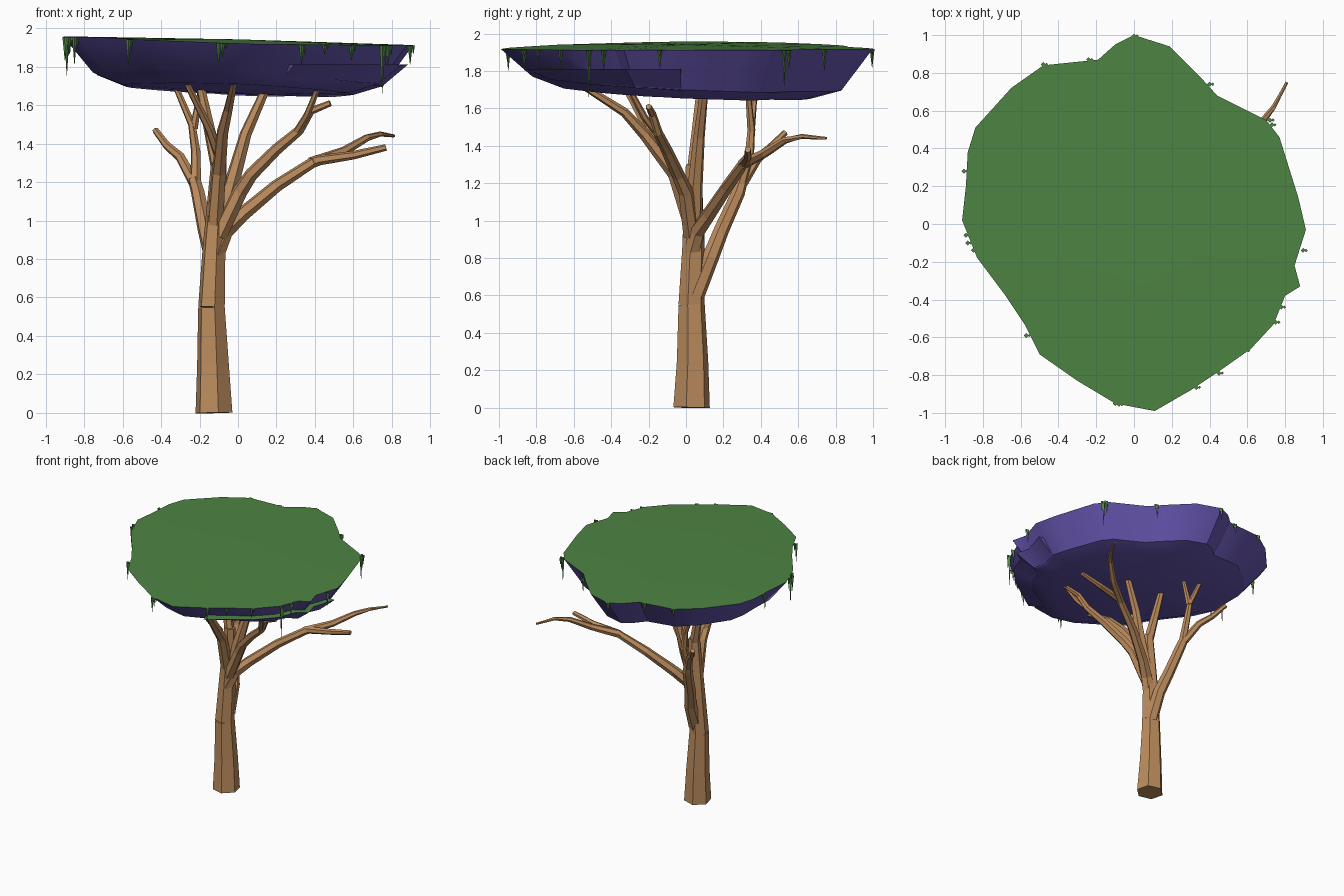
import bpy, bmesh
from mathutils import Vector, Matrix

cube = bpy.data.objects.get("Cube")
if cube:
    bpy.data.objects.remove(cube, do_unlink=True)


def material(name, rgb):
    m = bpy.data.materials.new(name)
    m.use_nodes = True
    m.diffuse_color = (*rgb, 1)
    m.node_tree.nodes["Principled BSDF"].inputs["Base Color"].default_value = (*rgb, 1)
    return m


BARK = material("bark_brown", (0.50, 0.26, 0.11))
LEAF = material("leaf_green", (0.075, 0.23, 0.055))
UNDER = material("underside_purple", (0.13, 0.09, 0.42))


def add_object(name, bm, mats):
    bmesh.ops.recalc_face_normals(bm, faces=bm.faces)
    mesh = bpy.data.meshes.new(name)
    bm.to_mesh(mesh)
    bm.free()
    for m in mats:
        mesh.materials.append(m)
    obj = bpy.data.objects.new(name, mesh)
    bpy.context.collection.objects.link(obj)
    return obj


def limb(name, points, r_start, r_end, sides=6):
    """Faceted tube through the points, tapering evenly, capped at both ends."""
    pts = [Vector(p) for p in points]
    bm = bmesh.new()
    rings = []
    for i, p in enumerate(pts):
        axis = (pts[min(i + 1, len(pts) - 1)] - pts[max(i - 1, 0)]).normalized()
        side = axis.cross(Vector((0.3, 1, 0))).normalized()
        r = r_start + (r_end - r_start) * i / (len(pts) - 1)
        rings.append([bm.verts.new(p + Matrix.Rotation(6.2832 * k / sides, 3, axis) @ side * r)
                      for k in range(sides)])
    for a, b in zip(rings, rings[1:]):
        for k in range(sides):
            n = (k + 1) % sides
            bm.faces.new((a[k], a[n], b[n], b[k]))
    bm.faces.new(rings[0])
    bm.faces.new(rings[-1])
    return add_object(name, bm, [BARK])


# Trunk: flared foot, then a straight stem that splits at the crown
limb("trunk_foot", [(-.125, .03, 0), (-.13, .035, .25), (-.138, .03, .55)], .1, .072)
limb("trunk_stem", [(-.138, .03, .55), (-.125, .04, .85), (-.11, .04, 1.1), (-.1, .04, 1.3)], .072, .042)
limb("crown_right_limb", [(-.1, .04, .95), (-.03, .05, 1.2), (.04, .07, 1.45), (.16, .1, 1.72)], .05, .022)
limb("crown_left_limb", [(-.1, .04, 1.25), (-.15, .06, 1.48), (-.2, .08, 1.72)], .038, .022)

# Front limb and its fork
limb("front_limb", [(-.12, .03, .98), (-.1, -.06, 1.25), (-.08, -.22, 1.46), (-.05, -.33, 1.58),
                    (-.02, -.55, 1.72)], .045, .018)
limb("front_fork", [(-.09, -.1, 1.32), (-.15, -.2, 1.48), (-.27, -.33, 1.72)], .03, .016)

# Right front limb and its fork
limb("side_limb", [(-.1, .03, .92), (.01, 0, 1.15), (.07, -.04, 1.24), (.2, -.1, 1.37),
                   (.32, -.15, 1.47), (.38, -.18, 1.57), (.48, -.2, 1.61)], .045, .016)
limb("side_fork", [(.3, -.14, 1.45), (.36, -.22, 1.55), (.42, -.3, 1.7)], .022, .014)

# Long low limb and its thin twig
limb("long_limb", [(-.12, .03, .82), (-.07, .06, .94), (.02, .12, 1.03), (.2, .22, 1.18),
                   (.4, .31, 1.31), (.6, .33, 1.34), (.77, .33, 1.38)], .05, .017)
limb("long_twig", [(.38, .3, 1.3), (.55, .42, 1.36), (.67, .53, 1.43), (.74, .62, 1.45),
                   (.81, .75, 1.44)], .03, .008)

# Back limb with three ends
limb("back_limb", [(-.12, .05, .6), (-.13, .13, .8), (-.17, .19, .95), (-.21, .28, 1.15),
                   (-.23, .3, 1.22)], .05, .032)
limb("back_low_fork", [(-.23, .3, 1.2), (-.3, .38, 1.33), (-.37, .45, 1.39), (-.43, .53, 1.47)], .03, .017)
limb("back_high_fork", [(-.22, .29, 1.19), (-.22, .34, 1.36), (-.24, .35, 1.5), (-.33, .37, 1.71)], .03, .015)
limb("back_twig", [(-.23, .35, 1.48), (-.19, .33, 1.7)], .022, .014)

# Canopy: one ragged outline, repeated smaller and lower for the bowl
OUTLINE = [(.11, -.99), (.3, -.88), (.45, -.78), (.62, -.66), (.74, -.53), (.8, -.38), (.88, -.33),
           (.85, -.22), (.91, -.03), (.87, .14), (.82, .3), (.77, .46), (.7, .55), (.44, .68),
           (.35, .78), (.19, .94), (0, 1), (-.1, .95), (-.19, .87), (-.48, .84), (-.65, .72),
           (-.84, .51), (-.88, .38), (-.89, .2), (-.91, .02), (-.83, -.18), (-.68, -.38),
           (-.58, -.53), (-.5, -.69), (-.3, -.83), (-.1, -.95)]


def top_z(x, y):
    return 1.935 - .025 * x - .015 * y * y


def mid_z(x, y):
    return 1.735 - .04 * x - .04 * y


def low_z(x, y):
    return 1.68 - .03 * x - .03 * y


def ring(bm, pts, scale, height):
    return [bm.verts.new((x * scale, y * scale, height(x, y))) for x, y in pts]


def bridge(bm, a, b, closed=True):
    for i in range(len(a) if closed else len(a) - 1):
        n = (i + 1) % len(a)
        bm.faces.new((a[i], a[n], b[n], b[i])).material_index = 1


bm = bmesh.new()
rim, mid, low = (ring(bm, OUTLINE, s, h) for s, h in ((1, top_z), (.83, mid_z), (.66, low_z)))
bridge(bm, rim, mid)
bridge(bm, mid, low)
for loop, hub, slot in ((rim, (0, 0, 1.942), 0), (low, (.1, .15, 1.655), 1)):
    centre = bm.verts.new(hub)
    for i, v in enumerate(loop):
        bm.faces.new((v, loop[(i + 1) % len(loop)], centre)).material_index = slot
canopy = add_object("canopy", bm, [LEAF, UNDER])

# Lower ledge jutting out of the front right of the bowl
bm = bmesh.new()
part = OUTLINE[1:9]
inner = ring(bm, part, .8, lambda x, y: 1.815)
outer = ring(bm, part, .97, lambda x, y: 1.81)
foot = ring(bm, part, .82, lambda x, y: mid_z(x, y) - .005)
bridge(bm, inner, outer, False)
for f in bm.faces:
    f.material_index = 0
bridge(bm, outer, foot, False)
bridge(bm, foot, inner, False)
for i in (0, -1):
    bm.faces.new((inner[i], outer[i], foot[i])).material_index = 1
ledge = add_object("canopy_ledge", bm, [LEAF, UNDER])

for obj in (canopy, ledge):
    bpy.ops.object.select_all(action='DESELECT')
    obj.select_set(True)
    bpy.context.view_layer.objects.active = obj
    bpy.ops.object.shade_smooth_by_angle(angle=.5)

# Hanging vines: tapered spikes along the rim (x, y, length)
VINES = [(-.9, .28, .12), (-.89, -.06, .2), (-.88, -.1, .1), (-.85, -.14, .14), (-.57, -.59, .14),
         (-.1, -.95, .12), (-.08, -.955, .07), (.33, -.865, .11), (.45, -.79, .05), (.59, -.67, .08),
         (.75, -.52, .25), (.78, -.44, .11), (.895, -.14, .1), (.73, .525, .19), (.72, .55, .1),
         (.4, .74, .11), (-.24, .87, .08), (-.48, .845, .06), (0, .995, .1)]
bm = bmesh.new()
for x, y, length in VINES:
    for dx, r, l in ((0, .013, length), (.016, .009, length * .45)):
        spot = Matrix.Translation((x + dx, y, top_z(x, y) - l / 2 - .002))
        bmesh.ops.create_cone(bm, cap_ends=True, segments=4, radius1=.001, radius2=r,
                              depth=l, matrix=spot)
add_object("hanging_vines", bm, [LEAF])
